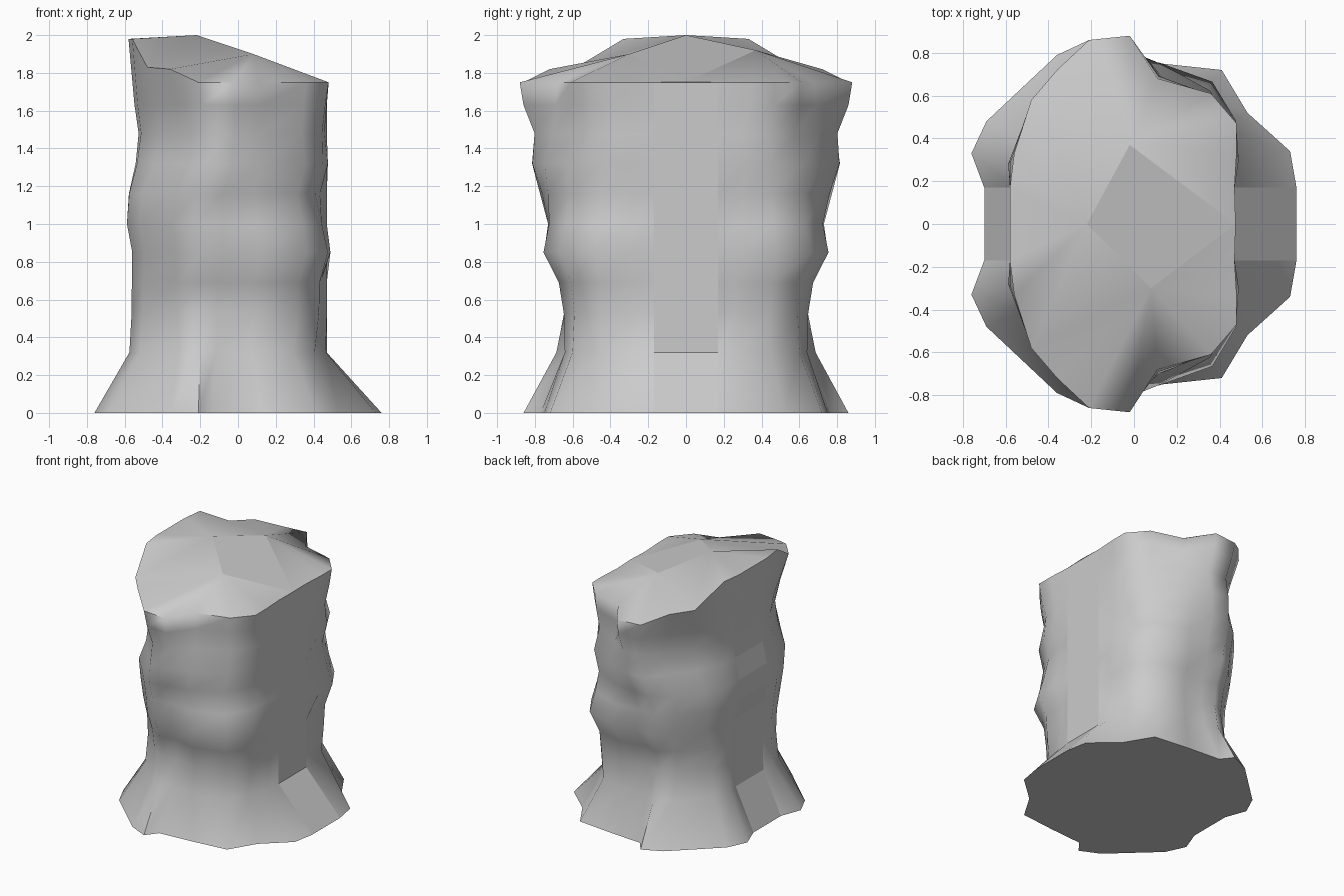
import bpy, bmesh, math

if "Cube" in bpy.data.objects:
    bpy.data.objects.remove(bpy.data.objects["Cube"])

# half outlines (right to left, y > 0) at the foot and at the cut top, plus rim height
foot = [(.76, .17), (.73, .34), (.53, .52), (.41, .72), (.13, .75), (-.14, .77),
        (-.21, .86), (-.36, .79), (-.69, .48), (-.76, .33), (-.70, .17)]
crown = [(.48, .17), (.48, .34), (.48, .47), (.36, .61), (.11, .68), (-.02, .88),
         (-.21, .86), (-.36, .72), (-.48, .58), (-.56, .33), (-.58, .15)]
rim_z = [1.75] * 7 + [1.82, 1.83, 1.98, 1.98]

# height, left x, right x, half depth, blend foot to crown, roundness of the right corners
levels = [(0, -.76, .76, .86, 0, 0), (.32, -.58, .48, .69, .25, 1.08),
          (.53, -.57, .46, .65, .35, 1.16), (.69, -.57, .45, .67, .4, 1.18),
          (.85, -.57, .50, .76, .5, 1.15), (1.0, -.60, .46, .74, .6, 1.15),
          (1.16, -.59, .44, .785, .7, 1.10), (1.32, -.55, .48, .83, .8, 1.07),
          (1.48, -.53, .46, .81, .9, 1.04), (1.63, -.55, .47, .865, .95, .98),
          (1.75, -.58, .48, .88, 1, 0)]


def section(i, side):
    """One side of a horizontal ring of bark points."""
    z, xl, xr, hy, t, corner = levels[i]
    pts = []
    for k, (f, c) in enumerate(zip(foot, crown)):
        u = (f[0] / .76) * (1 - t) + ((c[0] + .05) / .53) * t
        v = (f[1] / .86) * (1 - t) + (c[1] / .88) * t
        r = math.hypot(u, v)
        if k in (2, 3, 4):                    # bark swells over the notches
            want = corner - (.12 if k == 4 else 0)
            s = max(1, want / r)
            u, v = min(u * s, 1), v * s
        if k in (7, 8) and i in (7, 8, 9):    # hollow under the high rim
            u, v = u * .95, v * .95
        x = (xl + xr) / 2 + u * (xr - xl) / 2
        y = min(v, 1) * hy
        if k in (0, 10):                      # flat strips on the two ends
            y = .17
        elif 0 < i < 10 and k not in (5, 6):  # shallow dents in the bark
            y *= 1 + .006 * math.sin(2.1 * k + 1.7 * i)
        if k == 0 and 0 < i:
            x = .47
        if k == 10 and 0 < i < 10:
            x = max(x, -.58)
        pts.append((x, side * y, rim_z[k] if i == 10 else z))
    return pts


bm = bmesh.new()
rings = []
for i in range(len(levels)):
    pts = section(i, 1) + section(i, -1)[::-1]
    rings.append([bm.verts.new(p) for p in pts])
n = len(rings[0])
flat = []

# bark walls, with flat strips at both ends
for a, b in zip(rings, rings[1:]):
    for k in range(n):
        j = (k + 1) % n
        face = bm.faces.new((a[k], a[j], b[j], b[k]))
        if k in (10, n - 1):
            flat.append(face)
flat.append(bm.faces.new(rings[0][::-1]))

# slanted top with a flat diamond in the middle
top = rings[-1]
peak = bm.verts.new((-.22, 0, 2.0))
back = bm.verts.new((-.02, .37, 1.92))
front = bm.verts.new((.08, -.30, 1.90))
mid = bm.verts.new((.475, 0, 1.752))
for k in range(n - 1):
    hub = back if k < 8 else peak if k < 13 else front
    bm.faces.new((top[k], top[k + 1], hub))
bm.faces.new((top[8], peak, back))
bm.faces.new((top[13], front, peak))
bm.faces.new((top[0], back, mid))
bm.faces.new((top[n - 1], mid, front))
bm.faces.new((top[n - 1], top[0], mid))
flat.append(bm.faces.new((peak, front, mid, back)))
bmesh.ops.recalc_face_normals(bm, faces=bm.faces)
bm.faces.index_update()
flat_ids = [f.index for f in flat]

mesh = bpy.data.meshes.new("stump")
bm.to_mesh(mesh)
bm.free()
stump = bpy.data.objects.new("stump", mesh)
bpy.context.collection.objects.link(stump)
bpy.context.view_layer.objects.active = stump
stump.select_set(True)
bpy.ops.object.shade_smooth_by_angle(angle=math.radians(62))
for i in flat_ids:
    mesh.polygons[i].use_smooth = False
